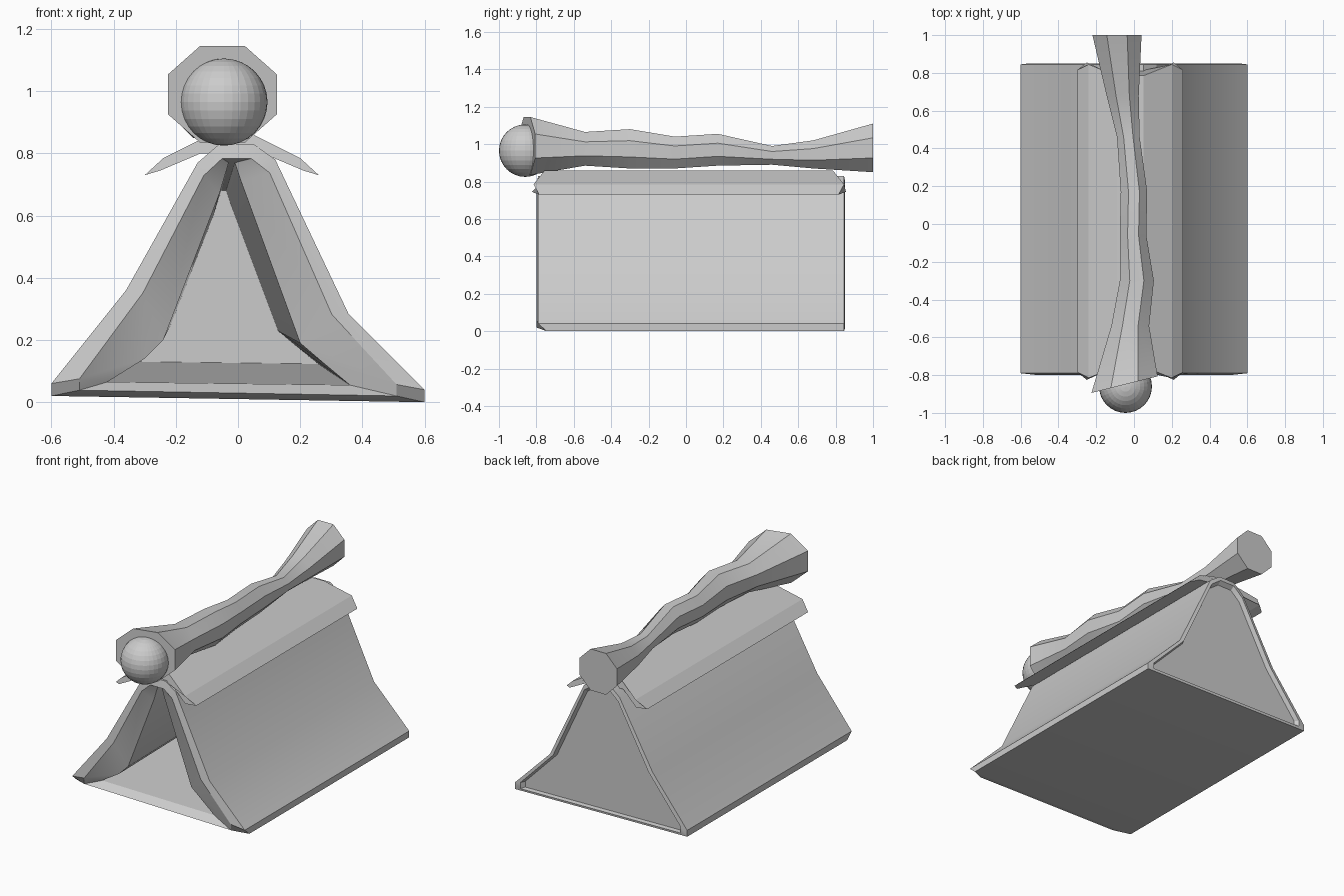
import bpy
import bmesh
from math import sin, cos, pi, radians

default = bpy.data.objects.get("Cube")
if default:
    bpy.data.objects.remove(default, do_unlink=True)

GREY = 0.6
stone = bpy.data.materials.new("plain grey")
stone.use_nodes = True
stone.diffuse_color = (GREY, GREY, GREY, 1)
stone.node_tree.nodes["Principled BSDF"].inputs["Base Color"].default_value = (GREY, GREY, GREY, 1)


def finish(bm, name, smooth_angle=None):
    """Turn a bmesh into a named object with the grey material."""
    bmesh.ops.recalc_face_normals(bm, faces=bm.faces[:])
    mesh = bpy.data.meshes.new(name)
    bm.to_mesh(mesh)
    bm.free()
    mesh.materials.append(stone)
    obj = bpy.data.objects.new(name, mesh)
    bpy.context.collection.objects.link(obj)
    if smooth_angle:
        bpy.ops.object.select_all(action="DESELECT")
        obj.select_set(True)
        bpy.context.view_layer.objects.active = obj
        bpy.ops.object.shade_smooth_by_angle(angle=radians(smooth_angle))
    return obj


def loft(name, loops, smooth_angle=None):
    """Skin a chain of equally long closed loops and cap both ends."""
    bm = bmesh.new()
    rings = [[bm.verts.new(point) for point in loop] for loop in loops]
    for first, second in zip(rings, rings[1:]):
        count = len(first)
        for i in range(count):
            j = (i + 1) % count
            bm.faces.new((first[i], first[j], second[j], second[i]))
    bm.faces.new(rings[0])
    bm.faces.new(rings[-1])
    return finish(bm, name, smooth_angle)


def place(profile, y, scale_x=1, scale_z=1, shift_x=0, shift_z=0):
    """Set a cross-section (x, z) upright at depth y."""
    return [(x * scale_x + shift_x, y, z * scale_z + shift_z) for x, z in profile]


# Tent shell: flared outer profile and the narrower doorway
outer = [(-.6, .02), (-.6, .06), (-.36, .36), (-.13, .77), (-.06, .83),
         (.05, .83), (.12, .78), (.355, .285), (.6, .04), (.6, 0)]
doorway = [(-.42, .065), (-.3, .14), (-.24, .2), (-.06, .67), (-.03, .77),
           (-.01, .77), (.01, .71), (.2, .19), (.27, .13), (.36, .055)]

front_edge = place(outer, -.79)
for corner in (0, -1):  # the bottom lip slants back under the front
    x, y, z = front_edge[corner]
    front_edge[corner] = (x, -.745, z)

loft("tent_shell", [
    place(doorway, .76, scale_x=.8, scale_z=.78, shift_x=-.03, shift_z=.08),
    place(doorway, -.75),
    place(outer, -.8, scale_x=.85, scale_z=.92, shift_z=.02),
    front_edge,
    place(outer, .845),
    place(outer, .85, scale_x=.93, scale_z=.95, shift_z=.015),
    place(outer, .825, scale_x=.9, scale_z=.92, shift_z=.02),
], smooth_angle=25)

# Ridge cap: two drooping wings with pointed ends, as (x, z, half length)
cap_half = [(.07, .86, .77), (.22, .785, .83), (.28, .73, .8),
            (.23, .745, .84), (.1, .8, .78)]
cap = cap_half + [(-x, z, reach) for x, z, reach in reversed(cap_half)]
CAP_X, CAP_Y = -.02, .015
loft("ridge_cap", [[(x + CAP_X, CAP_Y + side * reach, z) for x, z, reach in cap]
                   for side in (-1, 1)])

# Gnarled log lying on the ridge: y, centre x, centre z, half width, half height
stations = [
    (-.85, -.05, .99, .175, .155),
    (-.54, -.02, .975, .1, .09),
    (-.3, .015, .975, .09, .105),
    (-.06, -.005, .955, .07, .085),
    (.17, 0, .97, .07, .085),
    (.46, -.03, .94, .06, .05),
    (.68, -.06, .945, .085, .075),
    (1, -.09, .98, .13, .13),
]
SIDES = 8
log_rings = []
for index, (y, cx, cz, width, height) in enumerate(stations):
    ring = []
    for k in range(SIDES):
        turn = 2 * pi * (k + .5) / SIDES
        dx = width * cos(turn) / cos(pi / SIDES)
        dz = height * sin(turn) / cos(pi / SIDES)
        tilt = .25 * dx if index == 0 else 0  # slanted front cut
        ring.append((cx + dx, y + tilt, cz + dz))
    log_rings.append(ring)
loft("ridge_log", log_rings, smooth_angle=25)

# Ball set into the front end of the log
ball_mesh = bmesh.new()
bmesh.ops.create_uvsphere(ball_mesh, u_segments=32, v_segments=16, radius=.14)
ball = finish(ball_mesh, "log_end_ball")
ball.location = (-.045, -.86, .965)
